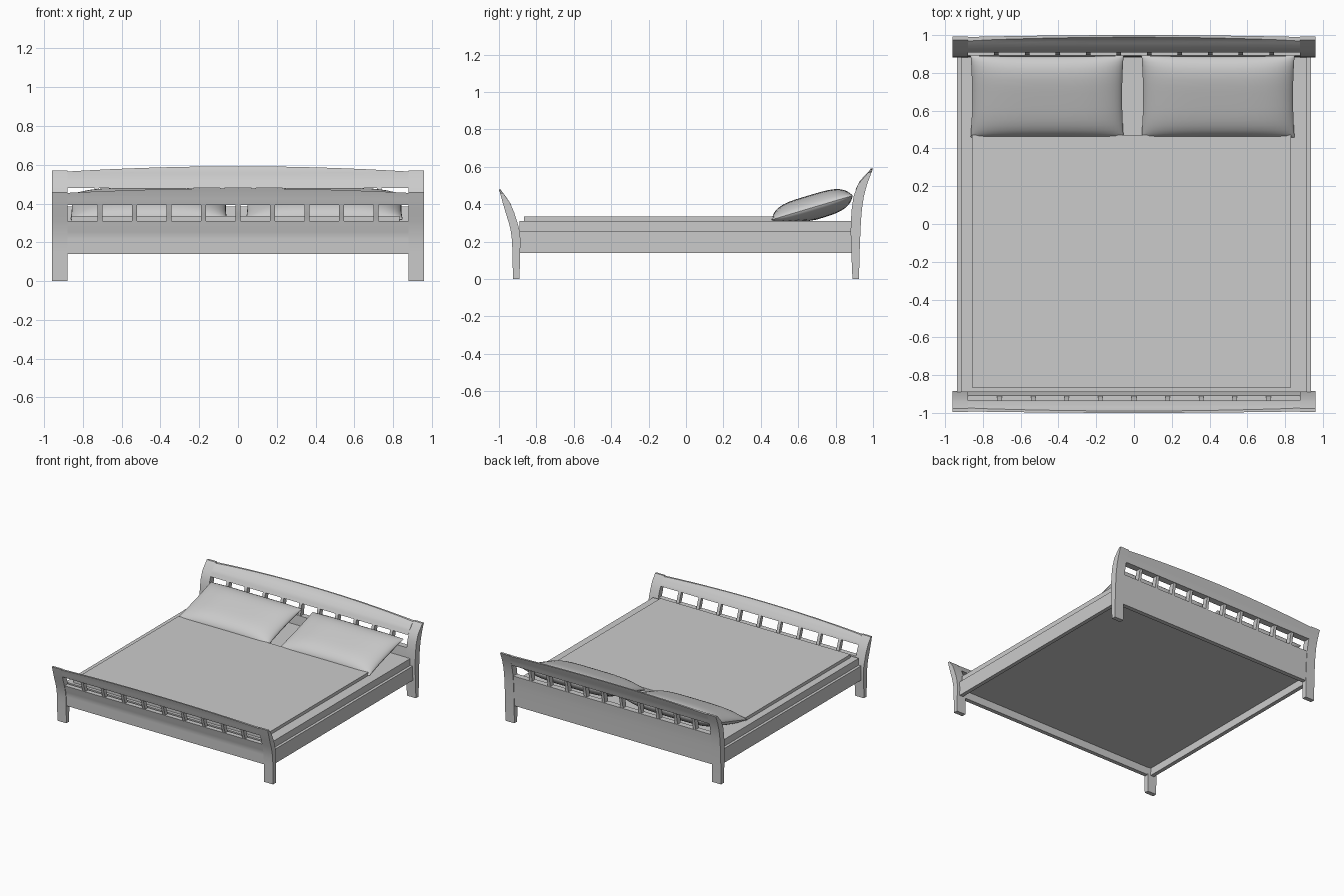
import bpy, bmesh, math

if "Cube" in bpy.data.objects:
    bpy.data.objects.remove(bpy.data.objects["Cube"])

GREY = bpy.data.materials.new("light grey")
GREY.diffuse_color = (0.6, 0.6, 0.6, 1)
GREY.use_nodes = True
GREY.node_tree.nodes["Principled BSDF"].inputs["Base Color"].default_value = GREY.diffuse_color

# Side profiles of the curved end boards: (z, inner y, outer y), y measured outward
HEAD = [(0, .89, .925), (.14, .884, .928), (.24, .88, .932), (.32, .882, .936),
        (.41, .889, .944), (.47, .902, .957), (.52, .926, .972), (.55, .952, .984),
        (.57, .974, .992), (.592, .989, 1.0)]
FOOT = [(0, .89, .925), (.14, .887, .928), (.235, .884, .931), (.27, .892, .94),
        (.315, .905, .951), (.36, .92, .966), (.405, .939, .979), (.44, .962, .988),
        (.46, .978, .994), (.478, .99, 1.0)]


def finish(name, bm, smooth=True):
    bmesh.ops.recalc_face_normals(bm, faces=bm.faces)
    me = bpy.data.meshes.new(name)
    bm.to_mesh(me)
    bm.free()
    me.materials.append(GREY)
    ob = bpy.data.objects.new(name, me)
    bpy.context.collection.objects.link(ob)
    if smooth:
        bpy.ops.object.select_all(action='DESELECT')
        ob.select_set(True)
        bpy.context.view_layer.objects.active = ob
        bpy.ops.object.shade_smooth_by_angle(angle=math.radians(35))
    return ob


def box(name, x0, x1, y0, y1, z0, z1):
    bm = bmesh.new()
    bmesh.ops.create_cube(bm, size=1)
    for v in bm.verts:
        v.co = ((x0 + x1) / 2 + v.co.x * (x1 - x0),
                (y0 + y1) / 2 + v.co.y * (y1 - y0),
                (z0 + z1) / 2 + v.co.z * (z1 - z0))
    return finish(name, bm, False)


def section(profile, z):
    """Inner and outer y of a profile at height z."""
    for (za, ia, oa), (zb, ib, ob) in zip(profile, profile[1:]):
        if z <= zb + 1e-9:
            t = (z - za) / (zb - za)
            return ia + (ib - ia) * t, oa + (ob - oa) * t
    return profile[-1][1:]


def curved_piece(name, profile, side, x0, x1, z0, z1, inset=0, crown=0):
    """Bar that follows the board curve from z0 to z1; crown arches its top."""
    bm = bmesh.new()
    cols, rows, rings = (16 if crown else 1), 9, []
    for c in range(cols + 1):
        u = 2 * c / cols - 1
        top = z1 + crown * (1 - u * u)
        inner, outer = [], []
        for r in range(rows + 1):
            z = z0 + (top - z0) * r / rows
            a, b = section(profile, z)
            x = x0 + (x1 - x0) * c / cols
            inner.append(bm.verts.new((x, side * (a + inset), z)))
            outer.append(bm.verts.new((x, side * (b - inset), z)))
        rings.append(inner + outer[::-1])
    n = len(rings[0])
    for a, b in zip(rings, rings[1:]):
        for i in range(n):
            j = (i + 1) % n
            bm.faces.new((a[i], a[j], b[j], b[i]))
    for ring in (rings[0], rings[-1]):          # end caps as quads
        for i in range(rows):
            bm.faces.new((ring[i], ring[i + 1], ring[n - 2 - i], ring[n - 1 - i]))
    return finish(name, bm)


def end_board(label, profile, side, post_top, panel_top, rail_low, rail_end, crown, slats):
    for s, word in ((-1, "left"), (1, "right")):
        xs = sorted((s * .88, s * .96))
        curved_piece(f"{label}_post_{word}", profile, side, *xs, 0, post_top)
    curved_piece(f"{label}_panel", profile, side, -.88, .88, .14, panel_top, .004)
    curved_piece(f"{label}_top_rail", profile, side, -.88, .88, rail_low, rail_end, 0, crown)
    pitch = 1.78 / (slats + 1)
    for k in range(slats):
        x = (k - (slats - 1) / 2) * pitch
        curved_piece(f"{label}_slat_{k + 1}", profile, side, x - .012, x + .012,
                     panel_top - .005, rail_low + .005, .007)


end_board("headboard", HEAD, 1, .57, .385, .48, .565, .027, 10)
end_board("footboard", FOOT, -1, .46, .31, .392, .455, .023, 9)

# Side rails, mattress and blanket
for s, word in ((-1, "left"), (1, "right")):
    xs = sorted((s * .905, s * .937))
    box(f"side_rail_{word}", *xs, -.89, .886, .14, .255)
box("mattress", -.915, .915, -.889, .884, .2, .31)
box("blanket", -.858, .832, -.865, .47, .305, .335)


def pillow(name, x0, x1):
    """Tilted cushion, blunt sides with pinched corners."""
    bm = bmesh.new()
    nx, ny = 28, 18
    tilt, length = math.radians(16.6), .454
    layers = []
    for sgn in (1, -1):
        grid = []
        for i in range(nx + 1):
            u = -math.cos(math.pi * i / nx)
            row = []
            for j in range(ny + 1):
                v = -math.cos(math.pi * j / ny)
                if sgn < 0 and (i in (0, nx) or j in (0, ny)):
                    row.append(layers[0][i][j])      # shared seam
                    continue
                h = sgn * .068 * max(0, 1 - u ** 4) ** .6 * max(0, 1 - v ** 4) ** .6
                x = (x0 + x1) / 2 + u * (x1 - x0) / 2 * (1 - .02 * (1 - v * v))
                d = length * (1 + v * (1 - .03 * (1 - u * u))) / 2
                y = .457 + d * math.cos(tilt) - h * math.sin(tilt)
                z = .317 + d * math.sin(tilt) + h * math.cos(tilt)
                row.append(bm.verts.new((x, y, max(z, .311))))
            grid.append(row)
        layers.append(grid)
        for i in range(nx):
            for j in range(ny):
                bm.faces.new((grid[i][j], grid[i + 1][j],
                              grid[i + 1][j + 1], grid[i][j + 1]))
    return finish(name, bm)


pillow("pillow_left", -.865, -.055)
pillow("pillow_right", .04, .85)
